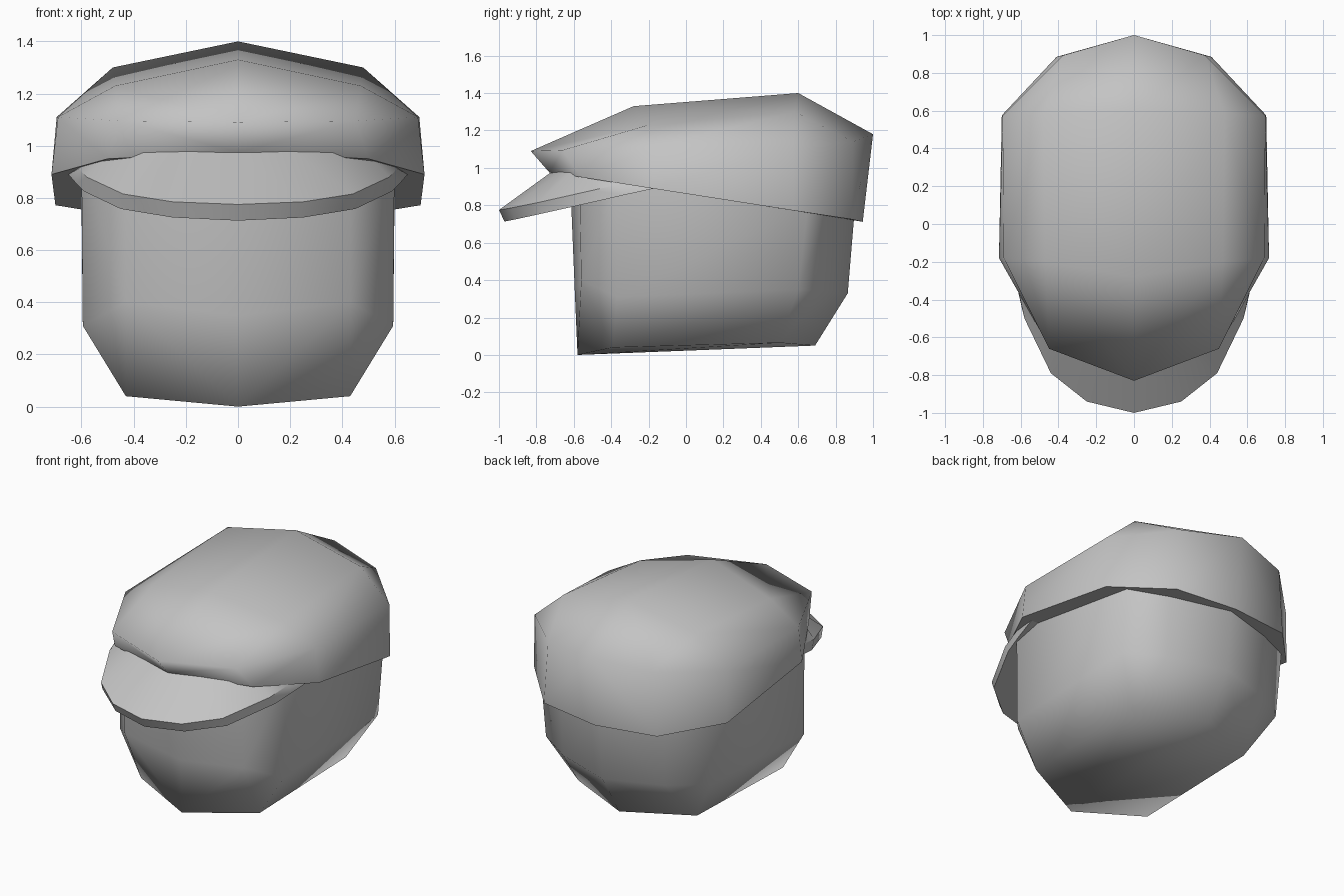
import bpy
import bmesh
from math import pi, radians
from mathutils import Matrix

cube = bpy.data.objects.get("Cube")
if cube:
    bpy.data.objects.remove(cube, do_unlink=True)

grey = bpy.data.materials.new("plain grey")
grey.use_nodes = True
colour = (0.55, 0.55, 0.55, 1)
grey.diffuse_color = colour
grey.node_tree.nodes["Principled BSDF"].inputs["Base Color"].default_value = colour


def loft(name, rings, start, end, sharp_angle=pi):
    """Skin half rings, close both ends, mirror over x.
    Ends are 'smooth' or 'flat'; edges beyond sharp_angle stay crisp."""
    bm = bmesh.new()
    cache = {}

    def vert(p):
        if p not in cache:
            cache[p] = bm.verts.new(p)
        return cache[p]

    def face(points, soft):
        unique = list(dict.fromkeys(points))
        if len(unique) > 2:
            bm.faces.new([vert(p) for p in unique]).smooth = soft

    for a, b in zip(rings, rings[1:]):
        for i in range(len(a) - 1):
            face([a[i], a[i + 1], b[i + 1], b[i]], True)
    for ring, style in ((rings[0], start), (rings[-1], end)):
        face(ring, style == "smooth")

    bmesh.ops.mirror(bm, geom=bm.verts[:] + bm.edges[:] + bm.faces[:],
                     matrix=Matrix.Identity(4), merge_dist=0.001, axis='X')
    bmesh.ops.remove_doubles(bm, verts=bm.verts[:], dist=0.001)
    bmesh.ops.recalc_face_normals(bm, faces=bm.faces[:])
    for edge in bm.edges:
        edge.smooth = edge.calc_face_angle(0) <= sharp_angle
    mesh = bpy.data.meshes.new(name)
    bm.to_mesh(mesh)
    bm.free()
    mesh.materials.append(grey)
    obj = bpy.data.objects.new(name, mesh)
    bpy.context.collection.objects.link(obj)


# Head: chin, jaw, and straight sides running up into the cap
chin_front, chin_back = (.43, -.39, .04), (.43, .5, .065)
loft("head", [
    [(0, -.58, 0), chin_front, chin_front, chin_back, chin_back, (0, .69, .05)],
    [(0, -.595, .35), (.43, -.56, .4), (.595, -.37, .31),
     (.595, .6, .35), (.37, .745, .34), (0, .865, .33)],
    [(0, -.62, .96), (.43, -.57, .95), (.6, -.37, .93),
     (.6, .65, .79), (.37, .77, .77), (0, .9, .75)],
], "smooth", "flat")

# Cap: tilted rim with a flat underside, widest band, and crown
crown_front, crown_back = (.47, -.2, 1.23), (.48, .58, 1.3)
loft("cap", [
    [(0, -.73, .975), (.5, -.56, .95), (.715, -.18, .89),
     (.7, .575, .772), (.41, .885, .725), (0, .945, .712)],
    [(0, -.83, 1.09), (.45, -.66, 1.095), (.69, -.18, 1.11),
     (.695, .575, 1.11), (.375, .893, 1.14), (0, 1, 1.18)],
    [(0, -.28, 1.33), crown_front, crown_front,
     crown_back, crown_back, (0, .6, 1.4)],
], "flat", "smooth")

# Visor: sloping top, thin edge, flat underside, tucked under the cap
tail = [(.65, -.17, .89), (0, -.17, .89)]
loft("visor", [
    [(0, -.71, .985), (.2, -.66, .985), (.36, -.61, .98),
     (.5, -.5, .965), (.6, -.31, .93)] + tail,
    [(0, -1, .775), (.25, -.94, .785), (.44, -.79, .815),
     (.58, -.5, .88), (.61, -.36, .912)] + tail,
    [(0, -.97, .713), (.25, -.91, .725), (.45, -.76, .758),
     (.59, -.46, .825), (.62, -.33, .855)] + tail,
], "flat", "flat", sharp_angle=radians(40))
